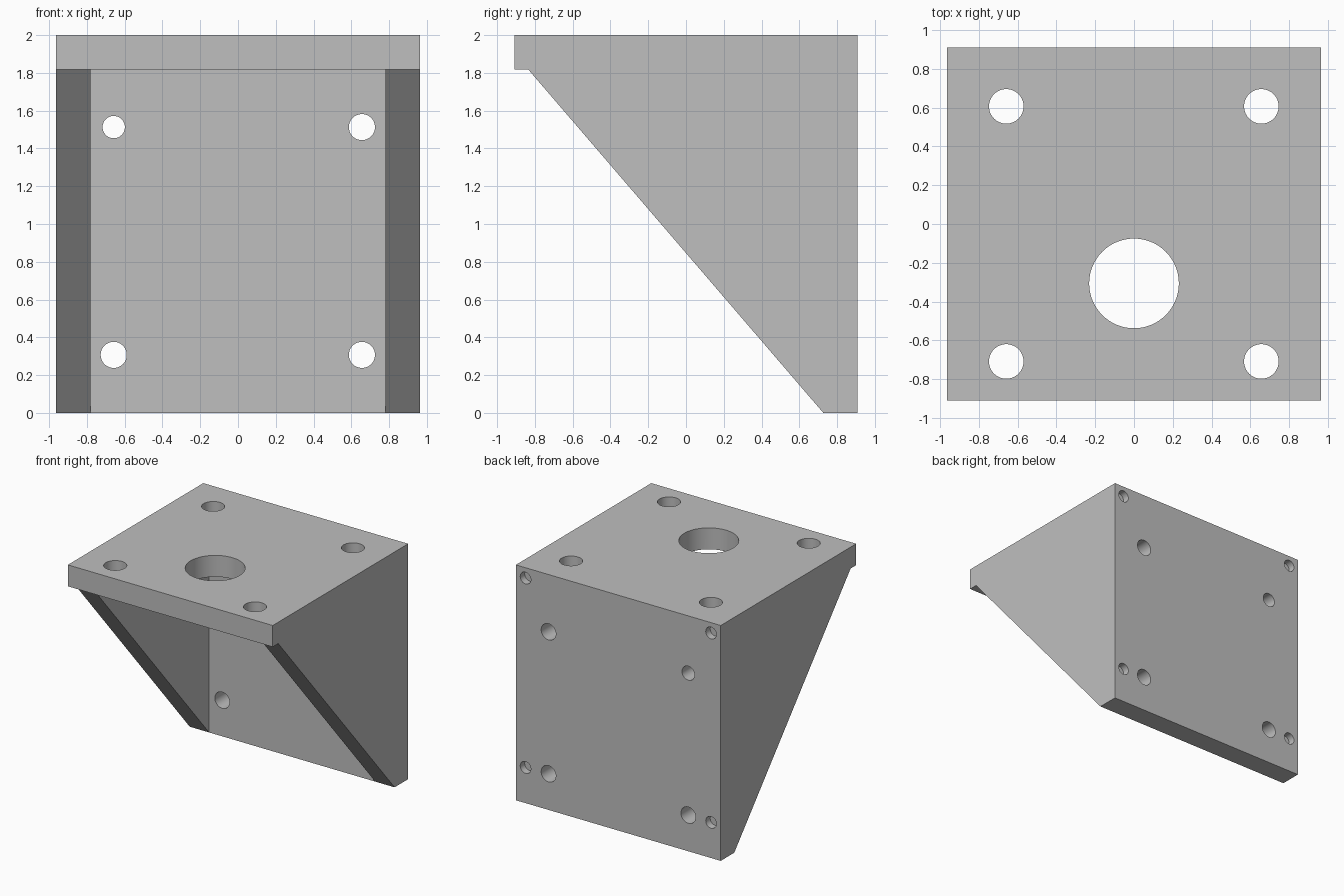
import bpy
import bmesh
from mathutils import Matrix, Vector

HALF_W, HALF_D, HEIGHT = 0.963, 0.909, 2.0
WALL = 0.182
SHELF_Z = HEIGHT - WALL      # underside of the top plate
BACK_Y = HALF_D - WALL       # front of the back plate

default = bpy.data.objects.get("Cube")
if default:
    bpy.data.objects.remove(default, do_unlink=True)

grey = bpy.data.materials.new("plain grey")
grey.use_nodes = True
grey.diffuse_color = (0.52, 0.52, 0.52, 1)
grey.node_tree.nodes["Principled BSDF"].inputs["Base Color"].default_value = grey.diffuse_color


def make_object(name, bm):
    bmesh.ops.recalc_face_normals(bm, faces=bm.faces)
    mesh = bpy.data.meshes.new(name)
    bm.to_mesh(mesh)
    bm.free()
    mesh.materials.append(grey)
    obj = bpy.data.objects.new(name, mesh)
    bpy.context.collection.objects.link(obj)
    return obj


def prism(name, outline, half_width):
    """Extrude a (y, z) outline evenly along x."""
    bm = bmesh.new()
    face = bm.faces.new([bm.verts.new((-half_width, y, z)) for y, z in outline])
    new = bmesh.ops.extrude_face_region(bm, geom=[face])["geom"]
    verts = [v for v in new if isinstance(v, bmesh.types.BMVert)]
    bmesh.ops.translate(bm, verts=verts, vec=(2 * half_width, 0, 0))
    return make_object(name, bm)


def cylinder(name, centre, radius, length, axis):
    bm = bmesh.new()
    turn = Vector((0, 0, 1)).rotation_difference(Vector(axis)).to_matrix().to_4x4()
    bmesh.ops.create_cone(bm, cap_ends=True, segments=64, radius1=radius, radius2=radius,
                          depth=length, matrix=Matrix.Translation(centre) @ turn)
    return make_object(name, bm)


def cut(target, cutter):
    cutter.hide_render = True
    mod = target.modifiers.new("cut", "BOOLEAN")
    mod.operation = "DIFFERENCE"
    mod.solver = "EXACT"
    mod.object = cutter
    bpy.context.view_layer.objects.active = target
    bpy.ops.object.modifier_apply(modifier=mod.name)
    bpy.data.objects.remove(cutter, do_unlink=True)


# Bracket body: side silhouette with the sloping gussets and the top lip
bracket = prism("mounting_bracket", [
    (HALF_D, 0), (HALF_D, HEIGHT), (-HALF_D, HEIGHT),
    (-HALF_D, SHELF_Z), (-0.835, SHELF_Z), (BACK_Y, 0)], HALF_W)

# Open pocket between the two gussets
cut(bracket, prism("pocket_cutter", [
    (BACK_Y, -0.2), (BACK_Y, SHELF_Z), (-1.2, SHELF_Z), (-1.2, -0.2)], 0.781))

# Large bore and four bolt holes through the top plate
cut(bracket, cylinder("bore_cutter", (0, -0.306, 1.91), 0.231, 0.4, (0, 0, 1)))
for x in (-0.658, 0.656):
    for y in (-0.708, 0.606):
        cut(bracket, cylinder("top_hole_cutter", (x, y, 1.91), 0.089, 0.4, (0, 0, 1)))

# Bolt holes through the back plate, one of them narrower
for x in (-0.658, 0.656):
    for z in (0.307, 1.513):
        radius = 0.059 if x < 0 and z > 1 else 0.069
        cut(bracket, cylinder("back_hole_cutter", (x, 0.82, z), radius, 0.4, (0, 1, 0)))

# Shallow locating sockets near the edges of the back
for x in (-0.872, 0.872):
    for z in (0.303, 1.912):
        cut(bracket, cylinder("socket_cutter", (x, HALF_D, z), 0.05, 0.12, (0, 1, 0)))

# Round hole walls, crisp edges elsewhere
bpy.ops.object.select_all(action="DESELECT")
bracket.select_set(True)
bpy.context.view_layer.objects.active = bracket
bpy.ops.object.shade_smooth_by_angle()
